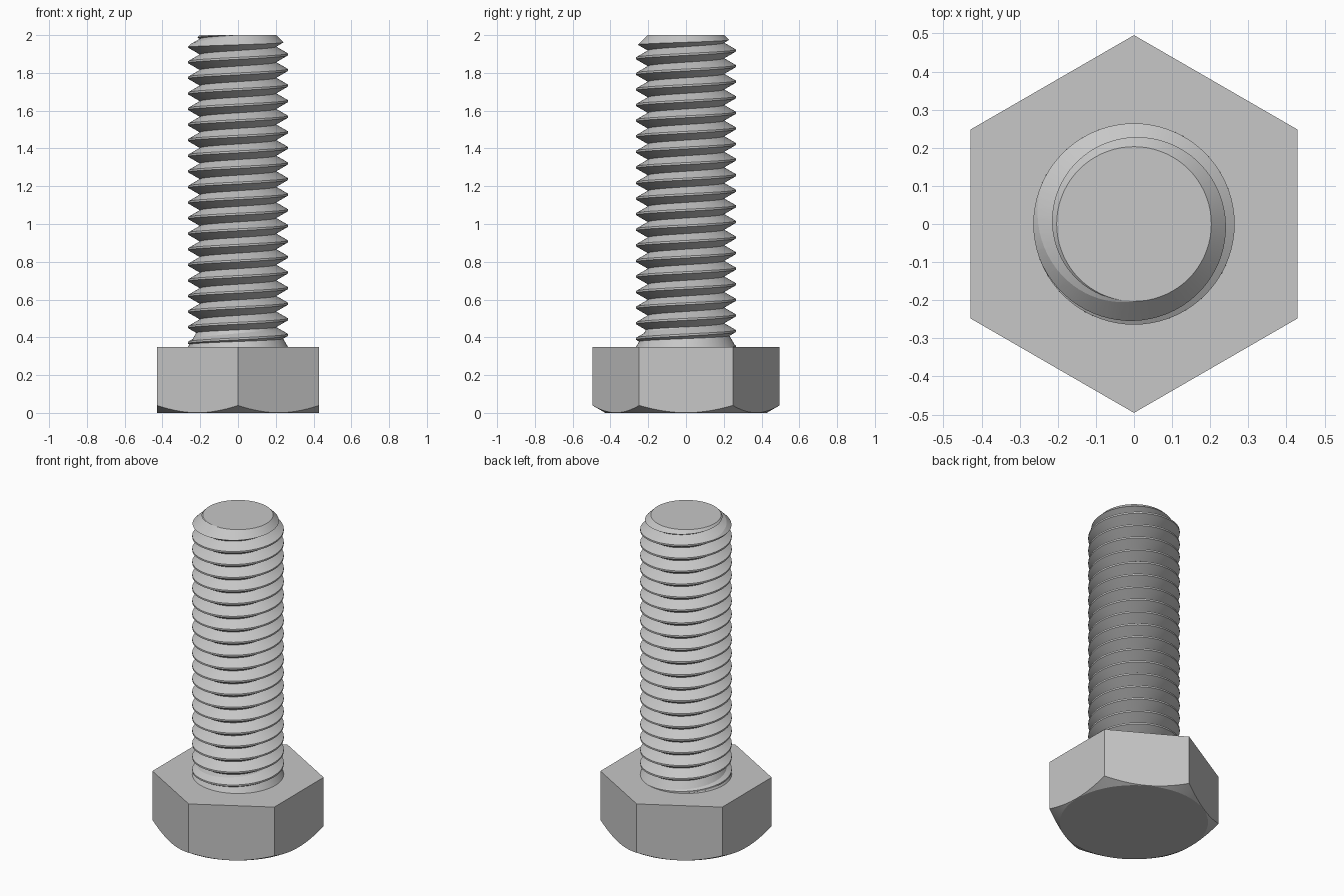
import bpy, bmesh, math
from math import cos, sin, pi, tan, radians

PITCH, MAJOR, ROOT = 0.0825, 0.264, 0.2014
HEAD_H, LENGTH, CORNER, FLAT = 0.35, 2.0, 0.4954, 0.429
SEG = 72

cube = bpy.data.objects.get("Cube")
if cube:
    bpy.data.objects.remove(cube, do_unlink=True)

steel = bpy.data.materials.new("grey_steel")
steel.use_nodes = True
colour = (0.57, 0.57, 0.57, 1)
steel.diffuse_color = colour
for node in steel.node_tree.nodes:
    if node.type == 'BSDF_PRINCIPLED':
        node.inputs["Base Color"].default_value = colour


def make_object(name, bm):
    bmesh.ops.recalc_face_normals(bm, faces=bm.faces[:])
    mesh = bpy.data.meshes.new(name)
    bm.to_mesh(mesh)
    bm.free()
    mesh.materials.append(steel)
    obj = bpy.data.objects.new(name, mesh)
    bpy.context.collection.objects.link(obj)
    return obj


def turned(name, profile, sides=SEG, phase=0.0):
    """Solid of revolution from (radius, height) points, capped at both ends."""
    bm = bmesh.new()
    rings = [[bm.verts.new((r * cos(phase + 2 * pi * i / sides),
                            r * sin(phase + 2 * pi * i / sides), z))
              for i in range(sides)] for r, z in profile]
    for low, high in zip(rings, rings[1:]):
        for i in range(sides):
            j = (i + 1) % sides
            bm.faces.new((low[i], low[j], high[j], high[i]))
    bm.faces.new(rings[0])
    bm.faces.new(rings[-1])
    return make_object(name, bm)


def combine(obj, tool, operation):
    """Apply a boolean and discard the tool."""
    tool.hide_render = True
    mod = obj.modifiers.new(operation.lower(), 'BOOLEAN')
    mod.operation, mod.object, mod.solver = operation, tool, 'EXACT'
    bpy.context.view_layer.objects.active = obj
    bpy.ops.object.modifier_apply(modifier=mod.name)
    bpy.data.objects.remove(tool, do_unlink=True)


def smooth(obj):
    bpy.ops.object.select_all(action='DESELECT')
    obj.select_set(True)
    bpy.context.view_layer.objects.active = obj
    bpy.ops.object.shade_smooth_by_angle(angle=radians(12))


def threaded_rod(name, turns, start):
    """Closed right-hand screw: sharp root, narrow flat crest, 60 degree flanks."""
    bm = bmesh.new()
    steps = turns * SEG

    def row(radius, lift, count):
        verts = []
        for i in range(count + 1):
            a = 2 * pi * i / SEG - pi / 2
            z = start + PITCH * (i / SEG + lift)
            verts.append(bm.verts.new((radius * cos(a), radius * sin(a), z)))
        return verts

    root = row(ROOT, 0, steps + SEG)
    crest_low = row(MAJOR, 7 / 16, steps)
    crest_high = row(MAJOR, 9 / 16, steps)
    for i in range(steps):
        j = i + 1
        bm.faces.new((root[i], root[j], crest_low[j], crest_low[i]))
        bm.faces.new((crest_low[i], crest_low[j], crest_high[j], crest_high[i]))
        bm.faces.new((crest_high[i], crest_high[j], root[j + SEG], root[i + SEG]))
    # Close each end with a fan and one radial face
    for first in (0, steps):
        centre = bm.verts.new((0, 0, root[first].co.z + PITCH / 2))
        for i in range(first, first + SEG):
            bm.faces.new((centre, root[i], root[i + 1]))
        bm.faces.new((centre, root[first], crest_low[first],
                      crest_high[first], root[first + SEG]))
    return make_object(name, bm)


# Threaded shank, trimmed to length with a 45 degree end chamfer
shank = threaded_rod("threaded_shank", 23, LENGTH - 22 * PITCH + 0.001)
shank.data.validate()
end_r = ROOT + 0.0015
blank = turned("shank_blank", [(0.3, HEAD_H - 0.05),
                               (0.3, LENGTH - 0.3 + end_r), (end_r, LENGTH)])
combine(shank, blank, 'INTERSECT')

# Conical thread runout above the head
slope = tan(radians(30))
runout = turned("thread_runout", [(MAJOR - slope * (z - HEAD_H), z)
                                  for z in (HEAD_H - 0.03, HEAD_H + 0.12)],
                phase=0.01)
combine(shank, runout, 'UNION')
smooth(shank)

# Hexagonal head, corners chamfered underneath by a 30 degree cone
head = turned("hex_head", [(CORNER, -0.05), (CORNER, HEAD_H)], 6, pi / 2)
base_r = FLAT - 0.002
cone = turned("head_chamfer", [(base_r, 0), (base_r + 0.1 / slope, 0.1),
                               (base_r + 0.1 / slope, 0.5)], 96)
combine(head, cone, 'INTERSECT')
smooth(head)
